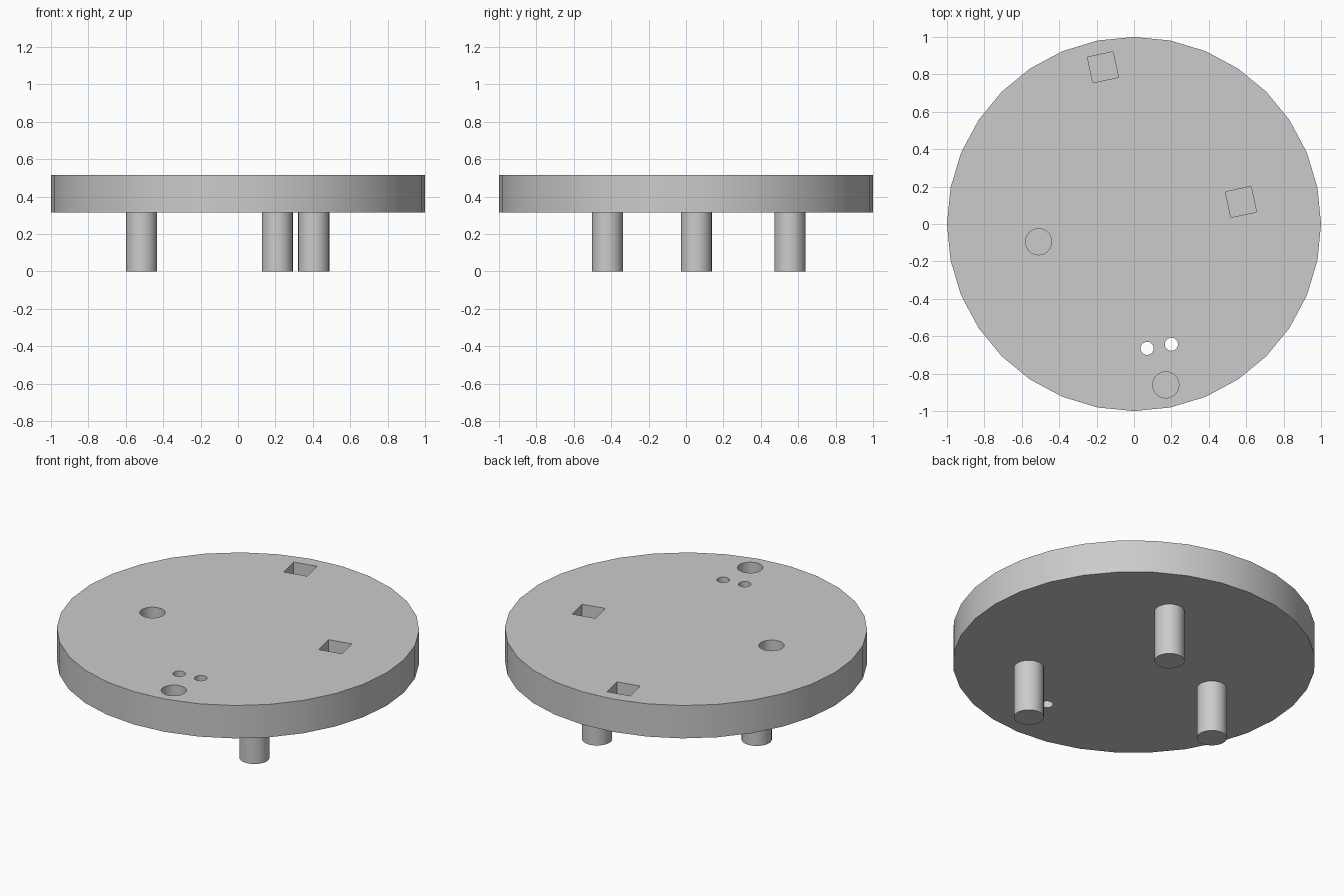
import bpy
import math

cube = bpy.data.objects.get("Cube")
if cube:
    bpy.data.objects.remove(cube, do_unlink=True)

BOTTOM, TOP = 0.315, 0.515
POCKET_DEPTH = 0.12

grey = bpy.data.materials.new("plain grey")
grey.use_nodes = True
grey.diffuse_color = (0.6, 0.6, 0.6, 1)
grey.node_tree.nodes["Principled BSDF"].inputs["Base Color"].default_value = (0.6, 0.6, 0.6, 1)


def prism(name, x, y, radius, low, high, sides=32, turn=0.0):
    """Upright prism between two heights, with its first corner on +x before the turn."""
    bpy.ops.mesh.primitive_cylinder_add(
        vertices=sides, radius=radius, depth=high - low,
        location=(x, y, (low + high) / 2), rotation=(0, 0, turn))
    obj = bpy.context.object
    obj.name = name
    obj.data.materials.append(grey)
    return obj


def smooth(obj):
    bpy.ops.object.select_all(action="DESELECT")
    obj.select_set(True)
    bpy.context.view_layer.objects.active = obj
    bpy.ops.object.shade_smooth_by_angle(angle=math.radians(30))


# Round plate
plate = prism("plate", 0, 0, 1, BOTTOM, TOP)

# Cutters: round pockets, square pockets and two through holes
floor, above = TOP - POCKET_DEPTH, TOP + 0.1
cutters = []
for x, y in [(-0.51, -0.095), (0.17, -0.86)]:
    cutters.append(prism("round_pocket_cutter", x, y, 0.07, floor, above))
for x, y in [(-0.166, 0.838), (0.572, 0.118)]:
    cutters.append(prism("square_pocket_cutter", x, y, 0.14 / math.sqrt(2),
                         floor, above, sides=4, turn=math.radians(45 + 12)))
for x, y in [(0.07, -0.665), (0.2, -0.643)]:
    cutters.append(prism("small_hole_cutter", x, y, 0.035, BOTTOM - 0.1, above))

for cutter in cutters:
    cutter.hide_render = True
    cut = plate.modifiers.new("cut", "BOOLEAN")
    cut.operation = "DIFFERENCE"
    cut.solver = "EXACT"
    cut.object = cutter
    bpy.context.view_layer.objects.active = plate
    bpy.ops.object.modifier_apply(modifier=cut.name)
    bpy.data.objects.remove(cutter, do_unlink=True)
smooth(plate)

# Three round pegs under the plate
for name, x, y in [("back_peg", 0.21, 0.555),
                   ("left_peg", 0.405, -0.42),
                   ("right_peg", -0.515, 0.055)]:
    smooth(prism(name, x, y, 0.083, 0, BOTTOM))
